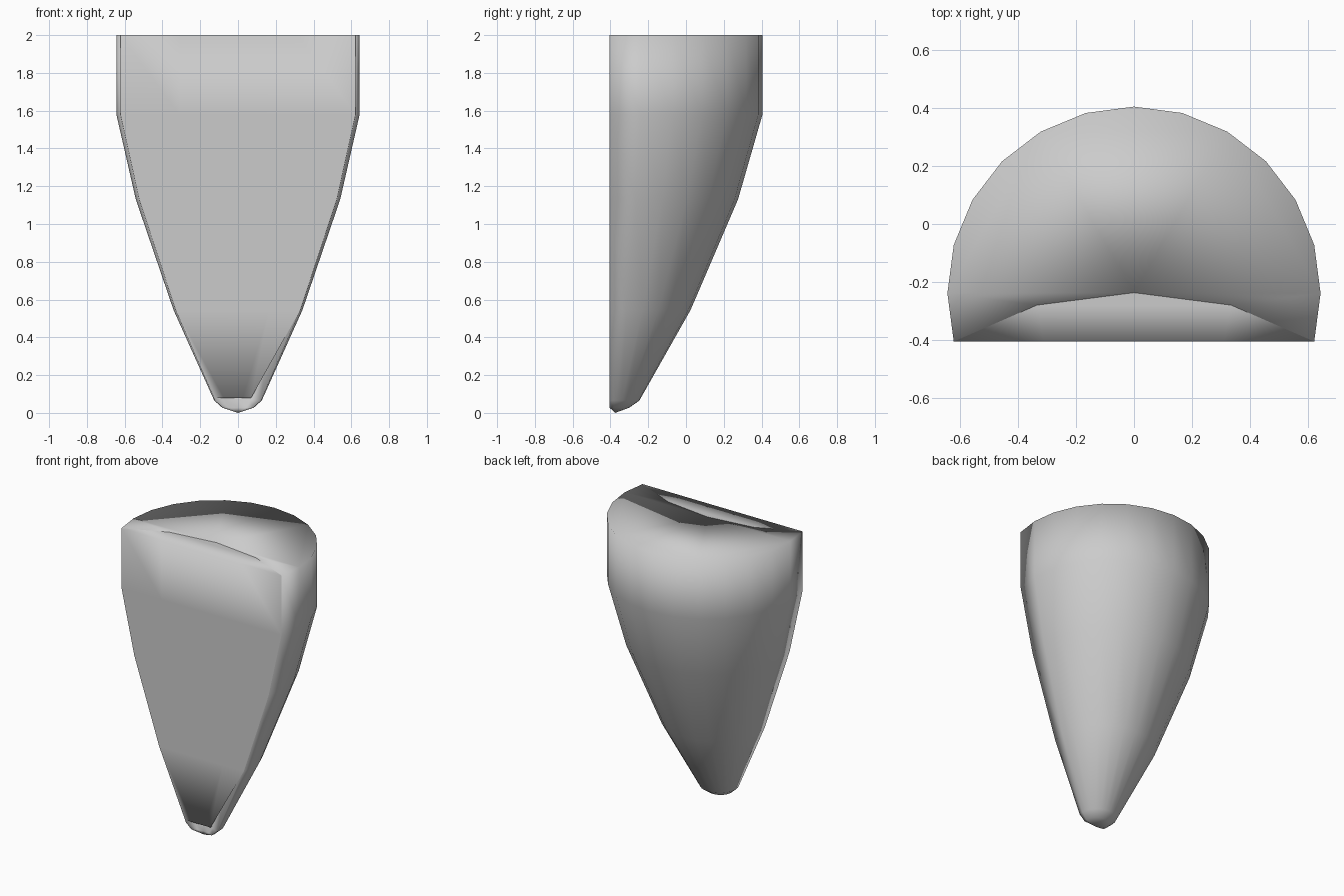
import bpy, bmesh, math

if "Cube" in bpy.data.objects:
    bpy.data.objects.remove(bpy.data.objects["Cube"])

R, CY, RIM = 0.644, -0.239, -0.405   # section circle radius, its centre y, rim plane y

# Horizontal section: 24-sided arc from -15 to 195 degrees, then a hollow front
arc = [(R * math.cos(math.radians(a)), CY + R * math.sin(math.radians(a)))
       for a in range(-15, 196, 15)]
hollow = [(-0.335, -0.28), (0.0, -0.237), (0.335, -0.28)]

# (z, scale) of the section, scaled about the rim plane
levels = [(2.0, 1.0), (1.58, 1.0), (1.13, 0.84), (0.545, 0.53), (0.065, 0.195), (0.028, 0.13)]


def place(p, z, s):
    return (p[0] * s, RIM + (p[1] - RIM) * s, z)


def finish(name, bm):
    bmesh.ops.recalc_face_normals(bm, faces=bm.faces[:])
    mesh = bpy.data.meshes.new(name)
    bm.to_mesh(mesh)
    bm.free()
    for f in mesh.polygons:
        f.use_smooth = True
    ob = bpy.data.objects.new(name, mesh)
    bpy.context.collection.objects.link(ob)
    return ob


def bridge(bm, a, b, closed):
    n = len(a)
    for i in range(n if closed else n - 1):
        j = (i + 1) % n
        bm.faces.new((a[i], a[j], b[j], b[i]))


# Tapered shell with a rounded tip and a hollow front
bm = bmesh.new()
rings = [[bm.verts.new(place(p, z, s)) for p in arc + hollow] for z, s in levels]
for a, b in zip(rings, rings[1:]):
    bridge(bm, a, b, True)
tip = bm.verts.new((0, -0.375, 0))
last = rings[-1]
for i in range(len(last)):
    bm.faces.new((last[i], last[(i + 1) % len(last)], tip))
bm.faces.new(rings[0])
finish("tapered_shell", bm)

# Front filling: flat panel across the hollow, with a top strip and a lower lip
bm = bmesh.new()
left, right = arc[-1], arc[0]
rows = []
for z, s in levels[:4]:
    rows.append([bm.verts.new(place(p, z, s))
                 for p in (left, (left[0] / 2, RIM), (0, RIM), (right[0] / 2, RIM), right)])
rows.append([bm.verts.new((x, RIM, 0.08)) for x in (-0.122, -0.075, -0.025, 0.025, 0.07)])
for a, b in zip(rows, rows[1:]):
    bridge(bm, a, b, False)
top_edge = [bm.verts.new(place(p, 2.0, 1.0)) for p in hollow]
bm.faces.new(rows[0] + top_edge[::-1])
lip = [bm.verts.new(place(p, 0.08, 0.2)) for p in hollow]
bm.faces.new(rows[-1] + lip[::-1])
finish("front_filling", bm)
